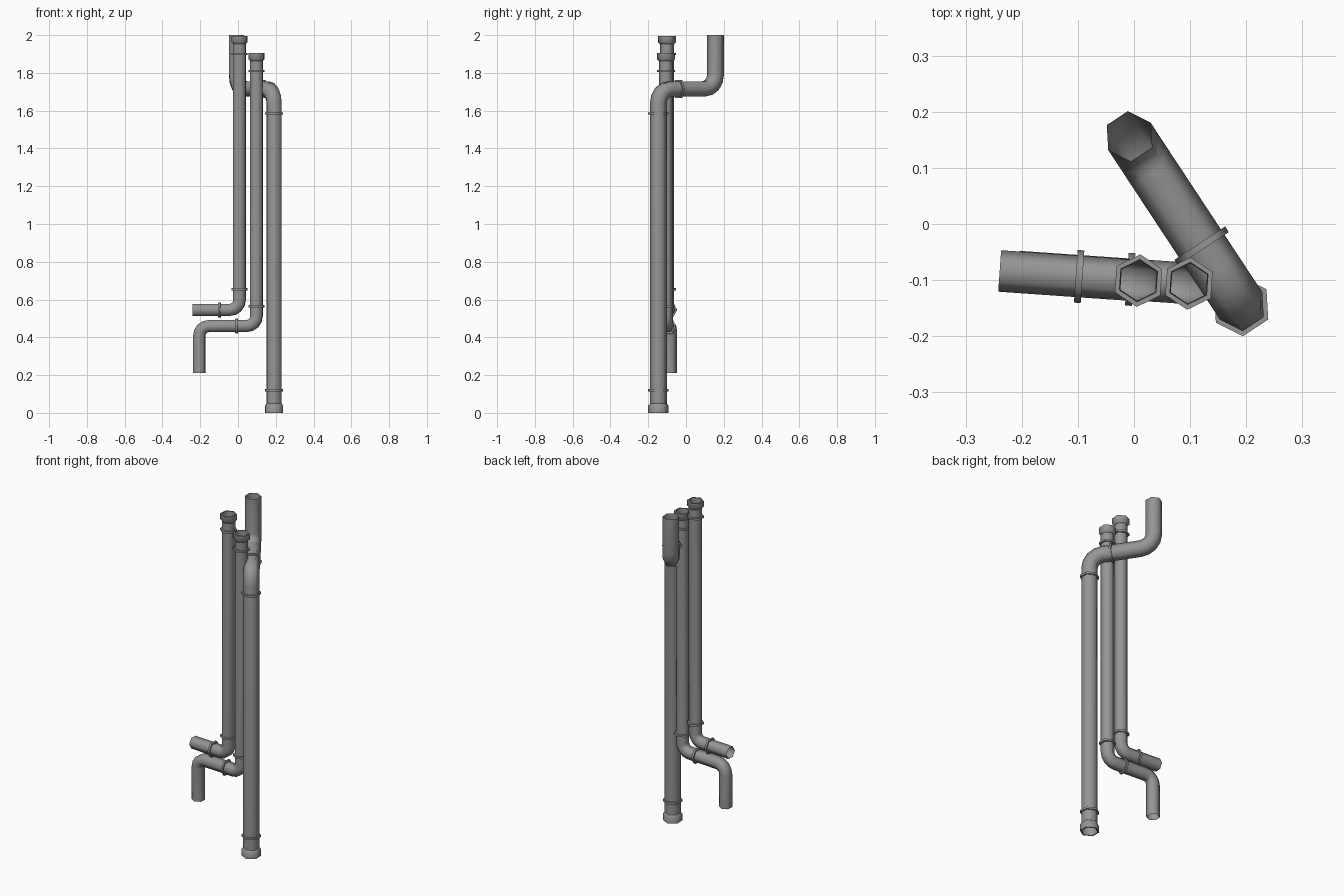
import bpy, bmesh, math
from mathutils import Vector

cube = bpy.data.objects.get("Cube")
if cube:
    bpy.data.objects.remove(cube, do_unlink=True)

metal = bpy.data.materials.new("grey metal")
metal.use_nodes = True
grey = (0.3, 0.3, 0.3, 1)
metal.diffuse_color = grey
metal.node_tree.nodes["Principled BSDF"].inputs["Base Color"].default_value = grey
UP = Vector((0, 0, 1))
SIDES = 6


def sweep(name, stations, side, closed=False):
    """Skin hexagonal rings given as (centre, tangent, radius)."""
    bm = bmesh.new()
    rings = []
    for centre, tangent, radius in stations:
        other = tangent.cross(side).normalized()
        ring = []
        for k in range(SIDES):
            a = math.tau * k / SIDES
            ring.append(bm.verts.new(centre + radius * (math.cos(a) * side + math.sin(a) * other)))
        rings.append(ring)
    pairs = list(zip(rings, rings[1:]))
    if closed:
        pairs.append((rings[-1], rings[0]))
    for lo, hi in pairs:
        for k in range(SIDES):
            n = (k + 1) % SIDES
            bm.faces.new((lo[k], lo[n], hi[n], hi[k]))
    if closed:
        bmesh.ops.recalc_face_normals(bm, faces=bm.faces)
    mesh = bpy.data.meshes.new(name)
    bm.to_mesh(mesh)
    bm.free()
    mesh.materials.append(metal)
    obj = bpy.data.objects.new(name, mesh)
    bpy.context.collection.objects.link(obj)
    bpy.ops.object.select_all(action="DESELECT")
    obj.select_set(True)
    bpy.context.view_layer.objects.active = obj
    bpy.ops.object.shade_smooth_by_angle(angle=math.radians(65))


def pipe(name, points, radius, bend, side, steps=4):
    """Open tube along a path whose corners are rounded."""
    first = (points[1] - points[0]).normalized()
    stations = [(points[0], first, radius)]
    for before, corner, after in zip(points, points[1:], points[2:]):
        d_in = (corner - before).normalized()
        d_out = (after - corner).normalized()
        pivot = corner + bend * (d_out - d_in)
        for i in range(steps + 1):
            a = math.pi / 2 * i / steps
            centre = pivot + bend * (math.sin(a) * d_in - math.cos(a) * d_out)
            stations.append((centre, math.cos(a) * d_in + math.sin(a) * d_out, radius))
    last = (points[-1] - points[-2]).normalized()
    stations.append((points[-1], last, radius))
    sweep(name, stations, side)


def collar(name, centre, axis, inner, outer, side, half=0.006):
    profile = ((-half, inner), (-half, outer), (half, outer), (half, inner))
    sweep(name, [(centre + axis * t, axis, r) for t, r in profile], side, True)


def socket(name, end, axis, radius, outer, side):
    """Thick end fitting with a sloped shoulder; axis points out of the pipe."""
    depth = outer * 0.7
    profile = ((-depth * 1.3, radius), (-depth, outer), (0, outer),
               (0, radius * 1.02), (-depth, radius * 0.98))
    sweep(name, [(end + axis * t, axis, r) for t, r in profile], side, True)


def build(name, base, angle, radius, outer, bend, end_z, run_z, run, tail_z, ring_zs, ring_run):
    """Upright with a socket, a sideways run and an optional upright tail."""
    a = math.radians(angle)
    way = Vector((math.cos(a), math.sin(a), 0))
    side = UP.cross(way)
    foot = Vector((*base, 0))
    points = [foot + UP * end_z, foot + UP * run_z, foot + UP * run_z + way * run]
    if tail_z is not None:
        points.append(foot + way * run + UP * tail_z)
    out = UP if end_z > run_z else -UP
    start = points[0]
    points[0] = start - out * outer * 0.7
    pipe(name + "_pipe", points, radius, bend, side)
    socket(name + "_socket", start, out, radius, outer, side)
    for label, z in zip(("end", "bend"), ring_zs):
        collar(f"{name}_{label}_collar", foot + UP * z, UP, radius * 0.97, outer, side)
    collar(name + "_run_collar", points[1] + way * ring_run, way, radius * 0.97, outer, side)


build("large", (0.191, -0.146), 123.4, 0.045, 0.054, 0.075,
      0, 1.715, 0.362, 2.0, (0.12, 1.585), 0.128)
build("tall", (0.008, -0.101), 176, 0.037, 0.047, 0.052,
      1.995, 0.545, 0.248, None, (1.9, 0.655), 0.106)
build("short", (0.098, -0.106), 176, 0.037, 0.047, 0.052,
      1.905, 0.46, 0.304, 0.21, (1.81, 0.565), 0.105)
